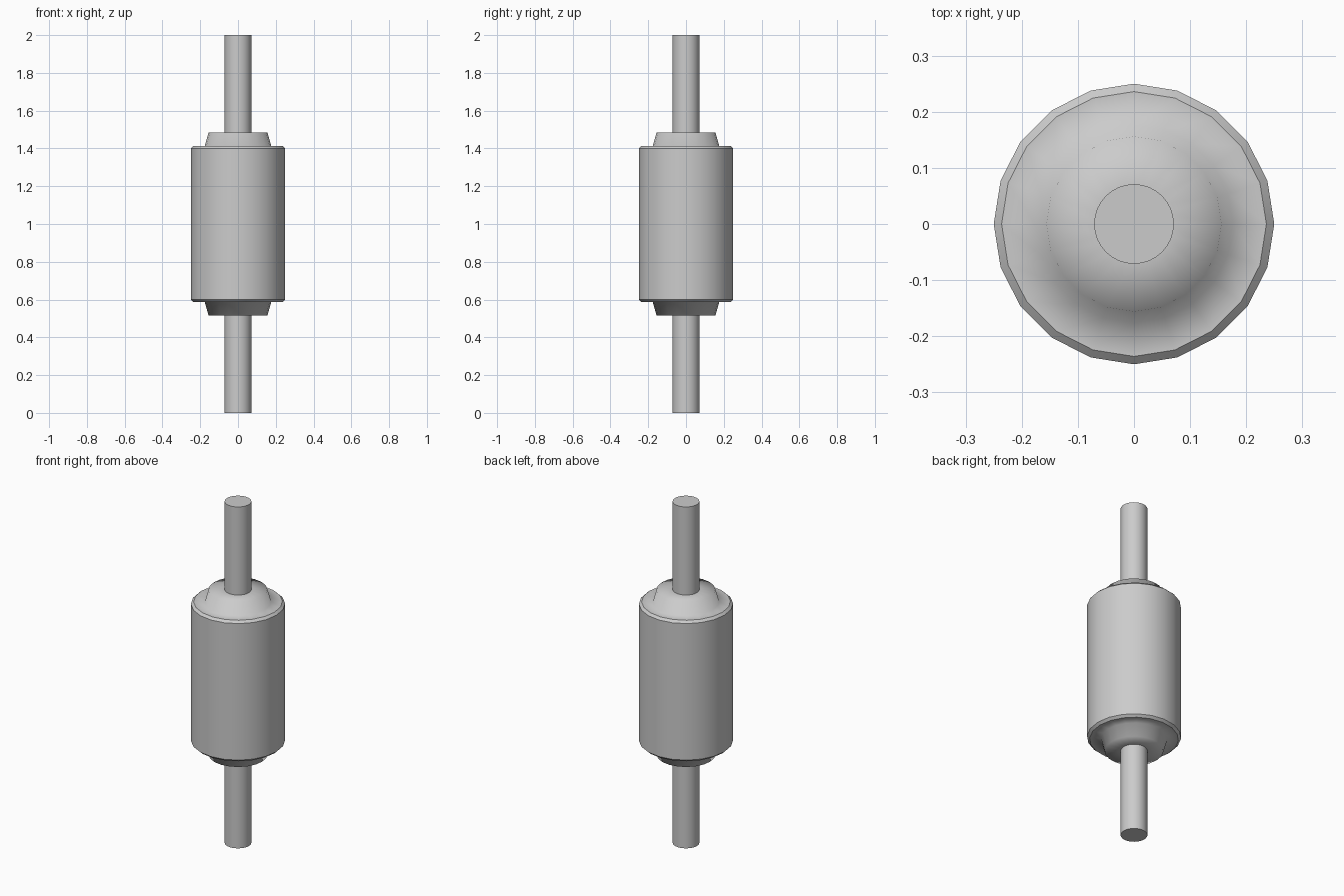
import bpy, bmesh
from math import cos, sin, pi

if "Cube" in bpy.data.objects:
    bpy.data.objects.remove(bpy.data.objects["Cube"])

# Revolve an (r, z) profile around z and close both ends
def lathe(name, profile, sides, sharp_rings=()):
    bm = bmesh.new()
    rings = [[bm.verts.new((r * cos(2 * pi * i / sides), r * sin(2 * pi * i / sides), z))
              for i in range(sides)] for r, z in profile]
    for a, b in zip(rings, rings[1:]):
        for i in range(sides):
            j = (i + 1) % sides
            bm.faces.new((a[i], a[j], b[j], b[i])).smooth = True
    bm.faces.new(rings[0][::-1])
    bm.faces.new(rings[-1])
    for k in sharp_rings:
        for i in range(sides):
            bm.edges.get((rings[k][i], rings[k][(i + 1) % sides])).smooth = False
    bmesh.ops.recalc_face_normals(bm, faces=bm.faces)
    mesh = bpy.data.meshes.new(name)
    bm.to_mesh(mesh)
    bm.free()
    obj = bpy.data.objects.new(name, mesh)
    bpy.context.collection.objects.link(obj)
    return obj

# Body half profile (height above the middle), mirrored to both ends;
# softly shaded raised hubs, crisp chamfered rims
half = [(0.06, 0.484), (0.156, 0.484), (0.176, 0.413), (0.236, 0.413), (0.25, 0.4)]
profile = [(r, 1 - h) for r, h in half] + [(r, 1 + h) for r, h in reversed(half)]
lathe("body", profile, 20, sharp_rings=(3, 4, 5, 6))

# Rod running through the full height
lathe("rod", [(0.071, 0), (0.071, 2)], 32, sharp_rings=(0, 1))
